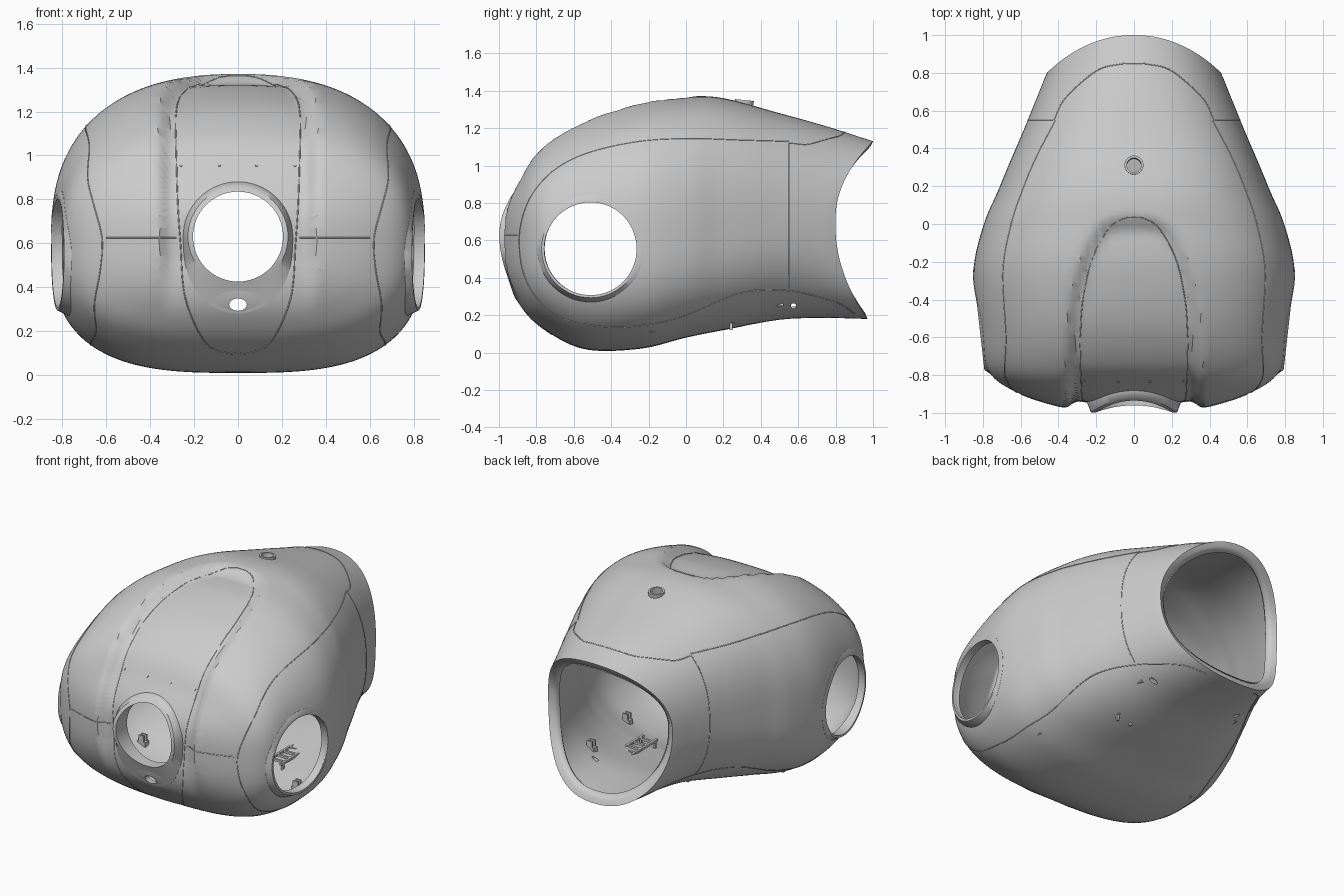
import bpy, bmesh, math
from mathutils import Vector, Matrix
from mathutils.bvhtree import BVHTree

cube = bpy.data.objects.get("Cube")
if cube:
    bpy.data.objects.remove(cube, do_unlink=True)

GREY = bpy.data.materials.new("shell grey")
GREY.use_nodes = True
GREY.diffuse_color = (.6, .6, .6, 1)
GREY.node_tree.nodes["Principled BSDF"].inputs["Base Color"].default_value = (.6, .6, .6, 1)


def make(name, bm):
    me = bpy.data.meshes.new(name)
    bm.to_mesh(me)
    bm.free()
    ob = bpy.data.objects.new(name, me)
    bpy.context.collection.objects.link(ob)
    me.materials.append(GREY)
    return ob


def smooth(ob, angle=35):
    bpy.ops.object.select_all(action='DESELECT')
    ob.select_set(True)
    bpy.context.view_layer.objects.active = ob
    bpy.ops.object.shade_smooth_by_angle(angle=math.radians(angle))


def catmull(pts, steps):
    pts = [Vector(p) for p in pts]
    ext = [2 * pts[0] - pts[1]] + pts + [2 * pts[-1] - pts[-2]]
    out = []
    for i in range(len(pts) - 1):
        a, b, c, d = ext[i:i + 4]
        for k in range(steps):
            t = k / steps
            out.append(0.5 * (2 * b + (c - a) * t + (2 * a - 5 * b + 4 * c - d) * t * t
                              + (3 * b - a - 3 * c + d) * t ** 3))
    return out + [pts[-1]]


def bridge(bm, loops):
    n = len(loops[0])
    for r, q in zip(loops, loops[1:]):
        for j in range(n):
            bm.faces.new((r[j], r[(j + 1) % n], q[(j + 1) % n], q[j]))


def step(t):
    t = min(max(t, 0), 1)
    return t * t * (3 - 2 * t)


# Main shell stations: depth, half width, top, bottom
STATIONS = [(-.985, .01, .63, .61), (-.985, .17, .72, .52), (-.98, .33, .80, .42),
            (-.9, .6, .94, .27), (-.78, .77, 1.115, .14), (-.55, .825, 1.265, .02),
            (-.25, .85, 1.355, .02), (0, .795, 1.37, .08), (.2, .71, 1.36, .12),
            (.5, .595, 1.28, .175), (.75, .52, 1.21, .185), (1, .46, 1.13, .18)]
N = 144


def shell_point(y, w, zt, zb, a):
    zc = .62 + .1 * step((y + .5) / 1.5)
    c, s = math.cos(a), math.sin(a)
    n = 2.5 - .4 * step((y - .3) / .7) if s > 0 else 3 - .7 * step(y + .2)
    x = w * math.copysign(abs(c) ** (2 / n), c)
    h = zt - zc if s > 0 else zc - zb
    f = abs(s) ** (2 / n)
    z = zc + math.copysign(h * f, s)
    # concave rear edge, a little shorter below
    reach = max(0, (y - .2) / .8) ** 2
    y -= reach * (.2 * (1 - f * f) + (.03 * f if s < 0 else 0))
    # sunken front channel with sloping border
    half = .3
    if y > -.65:
        half *= math.sqrt(max(0, 1 - ((y + .65) / .69) ** 2))
    p = Vector((x, y, z))
    if y < .08:
        d = .048 * step((half + .07 - abs(x)) / .07) * step((z - .25) / .3) * step((.06 - y) / .1)
        p += Vector((0, -.2 - y, .6 - z)).normalized() * d
    return p


bm = bmesh.new()
rows = []
for y, w, zt, zb in catmull(STATIONS, 8):
    rows.append([bm.verts.new(shell_point(y, w, zt, zb, 2 * math.pi * j / N)) for j in range(N)])
# inward lip of the rear opening
edge = rows[-1]
for k, dy in ((.94, .012), (.87, .04)):
    rows.append([bm.verts.new((v.co.x * k, v.co.y - dy, .7 + (v.co.z - .7) * k)) for v in edge])
bridge(bm, rows)
bm.faces.new(rows[0])
bm.normal_update()
if max(bm.faces, key=lambda f: f.calc_center_median().z).normal.z < 0:
    bmesh.ops.reverse_faces(bm, faces=bm.faces)
bm.normal_update()
surface = BVHTree.FromBMesh(bm)
shell = make("body_shell", bm)
sol = shell.modifiers.new("thickness", 'SOLIDIFY')
sol.thickness, sol.offset = .03, -1


def project(axis, u, v):
    # drop a point onto the shell from above, the front or the left
    o, d = {'z': ((u, v, 3), (0, 0, -1)), 'y': ((u, -3, v), (0, 1, 0)),
            'x': ((3, u, v), (-1, 0, 0))}[axis]
    return surface.ray_cast(Vector(o), Vector(d))[0]


def cylinder(name, centre, direction, r, length, segs=40, scale=(1, 1, 1)):
    b = bmesh.new()
    rot = Vector(direction).to_track_quat('Z', 'Y').to_matrix().to_4x4()
    bmesh.ops.create_cone(b, cap_ends=True, segments=segs, radius1=r, radius2=r, depth=length,
                          matrix=Matrix.Translation(centre) @ rot @ Matrix.Diagonal((*scale, 1)))
    return make(name, b)


def cut(target, cutter):
    m = target.modifiers.new(cutter.name, 'BOOLEAN')
    m.operation, m.solver, m.object = 'DIFFERENCE', 'EXACT', cutter
    cutter.hide_render = True
    cutter.hide_set(True)


C = 64


def collar(name, point):
    # point(angle) gives the five profile positions of the ring
    b = bmesh.new()
    rings = [[b.verts.new(p) for p in prof]
             for prof in zip(*[point(2 * math.pi * j / C) for j in range(C)])]
    bridge(b, rings + rings[:1])
    bmesh.ops.recalc_face_normals(b, faces=b.faces)
    return make(name, b)


def front_profile(a):
    c, s = math.cos(a), math.sin(a)
    ro = .25 + .1 * max(0, -s) ** 2
    y = project('y', ro * c, .63 + ro * s).y
    bulge = 1.5 if s > 0 else .9
    face = [-.998 + bulge * (r * s) ** 2 for r in (.228, .205)]
    return [(r * c, d, .63 + r * s) for r, d in
            zip((ro, ro, .228, .205, .205), (y + .025, y - .002, *face, -.88))]


def side_profile(s):
    def profile(a):
        c, t = math.cos(a), math.sin(a)
        x = project('x', -.51 + .285 * c, .555 + .285 * t).x
        face = [max(.822 + .113 * r * c, x + .002) for r in (.262, .248)]
        return [(s * d, -.51 + r * c, .555 + r * t) for r, d in
                zip((.285, .285, .262, .248, .248), (x - .02, x + .001, *face, face[1] - .05))]
    return profile


# Collars round the front opening (drawn out into a chin) and the side openings
front_collar = collar("front_collar", front_profile)
side_collars = [collar("left_collar", side_profile(1)), collar("right_collar", side_profile(-1))]

# Low boss around the top port
boss = cylinder("top_port_boss", (0, .31, 1.32), (0, .1, 1), .05, .06)

# Openings
cut(shell, cylinder("front_opening_cutter", (0, -.9, .63), (0, 1, 0), .207, .5, 64))
for side, s in (("left", 1), ("right", -1)):
    cut(shell, cylinder(side + "_opening_cutter", (s * .8, -.51, .555), (s, -.11, 0), .25, .5, 64))
    cut(shell, cylinder(side + "_screw_cutter", (s * .55, .575, .25), (1, 0, 0), .014, .6, 16))
chin = cylinder("chin_port_cutter", (0, -.9, .32), (0, 1, 0), .04, .4, 32, (1, .7, 1))
port = cylinder("top_port_cutter", (0, .31, 1.33), (0, .1, 1), .038, .3, 32)
for target, cutter in ((shell, chin), (front_collar, chin), (shell, port), (boss, port)):
    cut(target, cutter)
for ob in (shell, front_collar, boss, *side_collars):
    smooth(ob)

# Panel seams as fine beads: projection axis and points
SEAMS = {
    "rear_top_seam": ('z', [(.425, .55), (.36, .67), (.2, .81), (.08, .845), (0, .85)]),
    "side_panel_seam": ('x', [
        (.55, 1.13), (.3, 1.137), (.02, 1.145), (-.25, 1.13), (-.52, 1.07), (-.7, .98), (-.82, .85),
        (-.88, .7), (-.89, .55), (-.86, .4), (-.78, .27), (-.65, .18), (-.42, .137), (-.2, .15),
        (0, .2), (.3, .32), (.55, .33), (.8, .27), (.9, .21)]),
    "rear_side_seam": ('x', [(.55, .34), (.55, .7), (.55, 1.12)]),
    "front_cross_seam": ('y', [(.28, .625), (.45, .625), (.6, .625)]),
    "channel_top_seam": ('z', [(.285, -.6), (.27, -.4), (.22, -.18), (.13, -.02), (.05, .03), (0, .035)]),
    "channel_front_seam": ('y', [(.285, 1.15), (.275, .8), (.262, .6), (.24, .35), (.15, .15), (.05, .1), (0, .1)]),
}
for name, (axis, pts) in SEAMS.items():
    cu = bpy.data.curves.new(name, 'CURVE')
    cu.dimensions = '3D'
    cu.bevel_depth, cu.bevel_resolution = .003, 1
    path = [p for p in (project(axis, q.x, q.y) for q in catmull(pts, 10)) if p]
    for s in (1, -1):
        sp = cu.splines.new('POLY')
        sp.points.add(len(path) - 1)
        for q, p in zip(sp.points, path):
            q.co = (s * p.x, p.y, p.z, 1)
    cu.materials.append(GREY)
    bpy.context.collection.objects.link(bpy.data.objects.new(name, cu))

# Small sensor studs on the channel
for i, x in enumerate((-.26, -.085, .085, .26)):
    cylinder("sensor_stud_%d" % (i + 1), project('y', x, .955), (0, -.8, .6), .007, .008, 12)


def box(b, centre, size):
    bmesh.ops.create_cube(b, size=1, matrix=Matrix.Translation(centre) @ Matrix.Diagonal((*size, 1)))


# Internal mounting rack and clips on the floor
bm = bmesh.new()
for x in (.23, .33):
    box(bm, (x, .12, .165), (.015, .28, .015))
    for y in (0, .24):
        box(bm, (x, y, .145), (.015, .015, .05))
for k in range(4):
    box(bm, (.28, .02 + k * .065, .165), (.1, .015, .015))
make("inner_rack", bm)
for side, s in (("left", 1), ("right", -1)):
    for place, (x, y, z) in (("front", (.57, -.19, .13)), ("rear", (.35, .5, .27))):
        bm = bmesh.new()
        box(bm, (s * x, y, z), (.06, .04, .04))
        for d in (-.015, .015):
            box(bm, (s * x, y + d, z + .035), (.04, .01, .05))
        make("%s_%s_inner_clip" % (side, place), bm)
